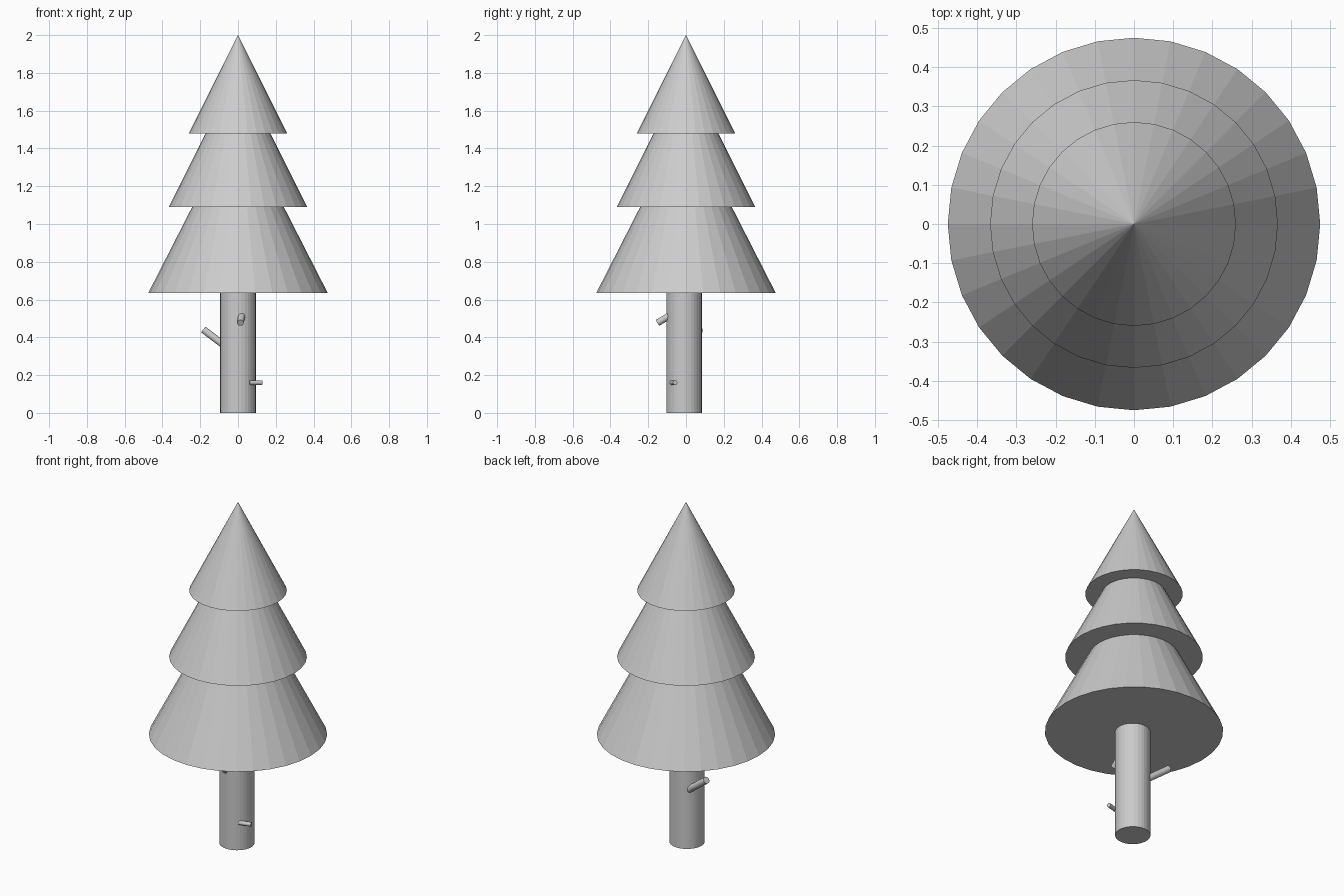
import bpy
from mathutils import Vector

cube = bpy.data.objects.get("Cube")
if cube:
    bpy.data.objects.remove(cube, do_unlink=True)

# Single plain grey for the whole tree
GREY = (0.6, 0.6, 0.6, 1.0)
grey = bpy.data.materials.new("plain_grey")
grey.use_nodes = True
grey.diffuse_color = GREY
grey.node_tree.nodes["Principled BSDF"].inputs["Base Color"].default_value = GREY


def finish(name):
    obj = bpy.context.object
    obj.name = name
    obj.data.materials.append(grey)
    return obj


def foliage(name, bottom, top, radius):
    """Flat-shaded closed cone standing on its base height."""
    bpy.ops.mesh.primitive_cone_add(vertices=32, radius1=radius, radius2=0,
                                    depth=top - bottom,
                                    location=(0, 0, (bottom + top) / 2))
    return finish(name)


def rod(name, start, end, radius, sides):
    """Flat-shaded cylinder between two points."""
    start, end = Vector(start), Vector(end)
    axis = end - start
    bpy.ops.mesh.primitive_cylinder_add(
        vertices=sides, radius=radius, depth=axis.length,
        location=(start + end) / 2,
        rotation=axis.to_track_quat('Z', 'Y').to_euler())
    return finish(name)


# Three tiers of foliage
foliage("lower_foliage", 0.635, 1.565, 0.475)
foliage("middle_foliage", 1.09, 1.82, 0.367)
foliage("top_foliage", 1.48, 2.0, 0.26)

# Trunk, slightly forward of centre
rod("trunk", (0, -0.01, 0), (0, -0.01, 0.7), 0.094, 32)

# Broken branch stubs
rod("right_branch", (-0.05, 0.046, 0.34), (-0.182, 0.07, 0.44), 0.019, 32)
rod("front_branch", (0.022, -0.07, 0.525), (0.012, -0.15, 0.477), 0.018, 32)
rod("left_branch", (0.06, -0.075, 0.16), (0.127, -0.057, 0.16), 0.012, 32)
